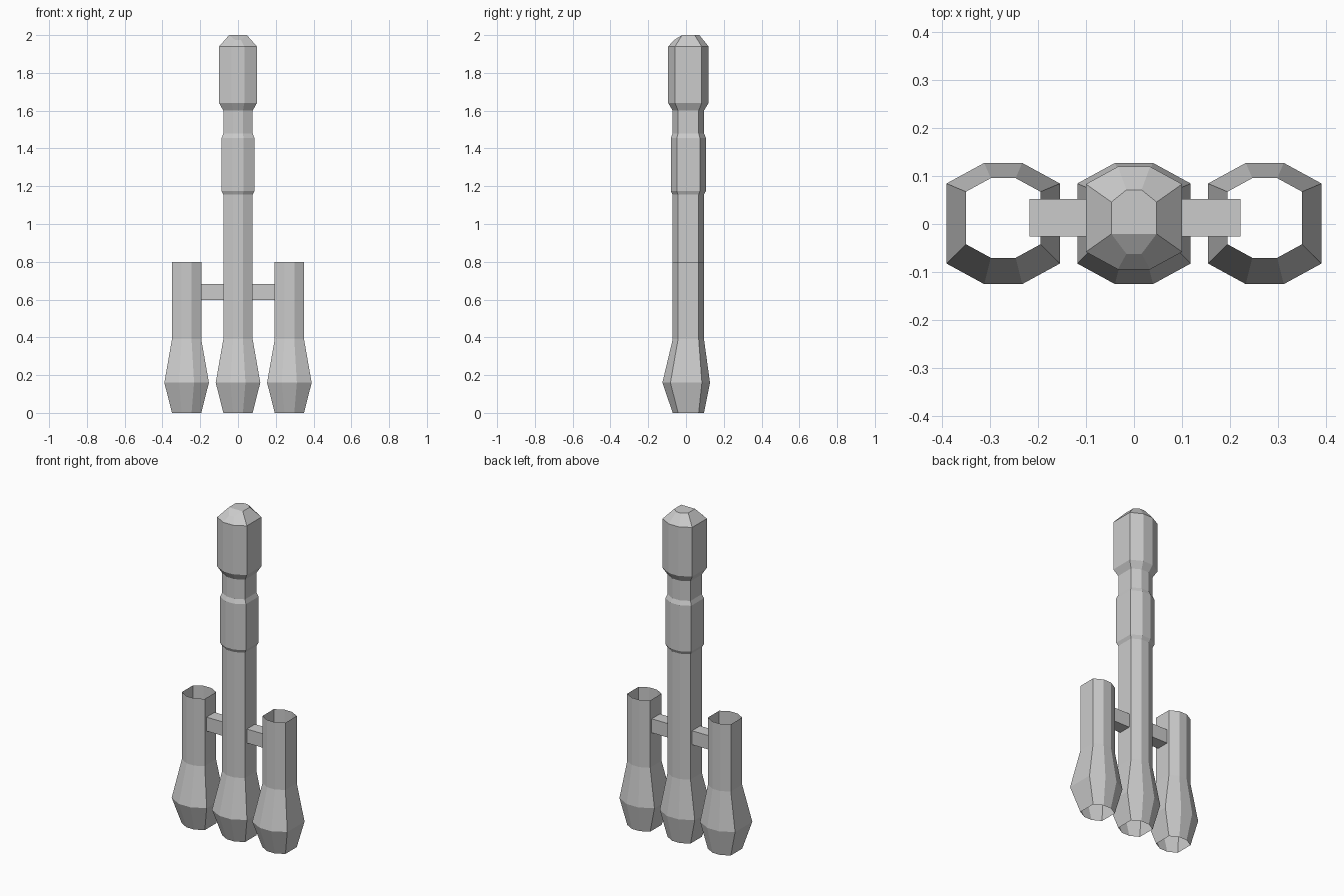
import bpy, bmesh

if "Cube" in bpy.data.objects:
    bpy.data.objects.remove(bpy.data.objects["Cube"])

# Octagonal section at unit half-width
OCT = [(-1, -.705), (-.335, -1.068), (.335, -1.068), (1, -.705),
       (1, .705), (.335, 1.068), (-.335, 1.068), (-1, .705)]
TUBE_Y = 0.0125


def make_object(name, bm):
    bmesh.ops.recalc_face_normals(bm, faces=bm.faces)
    mesh = bpy.data.meshes.new(name)
    bm.to_mesh(mesh)
    bm.free()
    ob = bpy.data.objects.new(name, mesh)
    bpy.context.collection.objects.link(ob)
    return ob


def loft(rings, cx=0.0):
    """Skin octagon rings given as (half width, centre y, z)."""
    bm = bmesh.new()
    prev = None
    for r, cy, z in rings:
        ring = [bm.verts.new((cx + x * r, cy + y * r, z)) for x, y in OCT]
        if prev:
            for i in range(8):
                j = (i + 1) % 8
                bm.faces.new((prev[i], prev[j], ring[j], ring[i]))
        prev = ring
    return bm, prev


# Flared open engine section shared by all three bodies
ENGINE = [(.0775, TUBE_Y, 0), (.118, .001, .16), (.0775, TUBE_Y, .39)]

# Central rocket body with stepped collars and payload fairing
steps = [(.0775, 1.155), (.087, 1.175), (.087, 1.455), (.0775, 1.48),
         (.0775, 1.60), (.1, 1.64), (.1, 1.94), (.047, 2.0)]
bm, top = loft(ENGINE + [(r, TUBE_Y, z) for r, z in steps])
# Nose cap, with its front edge sloping down
for v in top[1:3]:
    v.co.y, v.co.z = -.062, 1.975
for v in top[5:7]:
    v.co.y = .071
bm.faces.new((top[0], top[1], top[2], top[3]))
bm.faces.new((top[0], top[3], top[4], top[5], top[6], top[7]))
make_object("core_body", bm)

# Open-ended side boosters
for name, side in (("booster_left", -1), ("booster_right", 1)):
    bm, _ = loft(ENGINE + [(.0775, TUBE_Y, .8)], side * .272)
    make_object(name, bm)

# Cross strut joining the boosters to the core
bm = bmesh.new()
bmesh.ops.create_cube(bm, size=1)
bmesh.ops.scale(bm, vec=(.439, .078, .085), verts=bm.verts)
bmesh.ops.translate(bm, vec=(.002, .0135, .64), verts=bm.verts)
make_object("cross_strut", bm)
